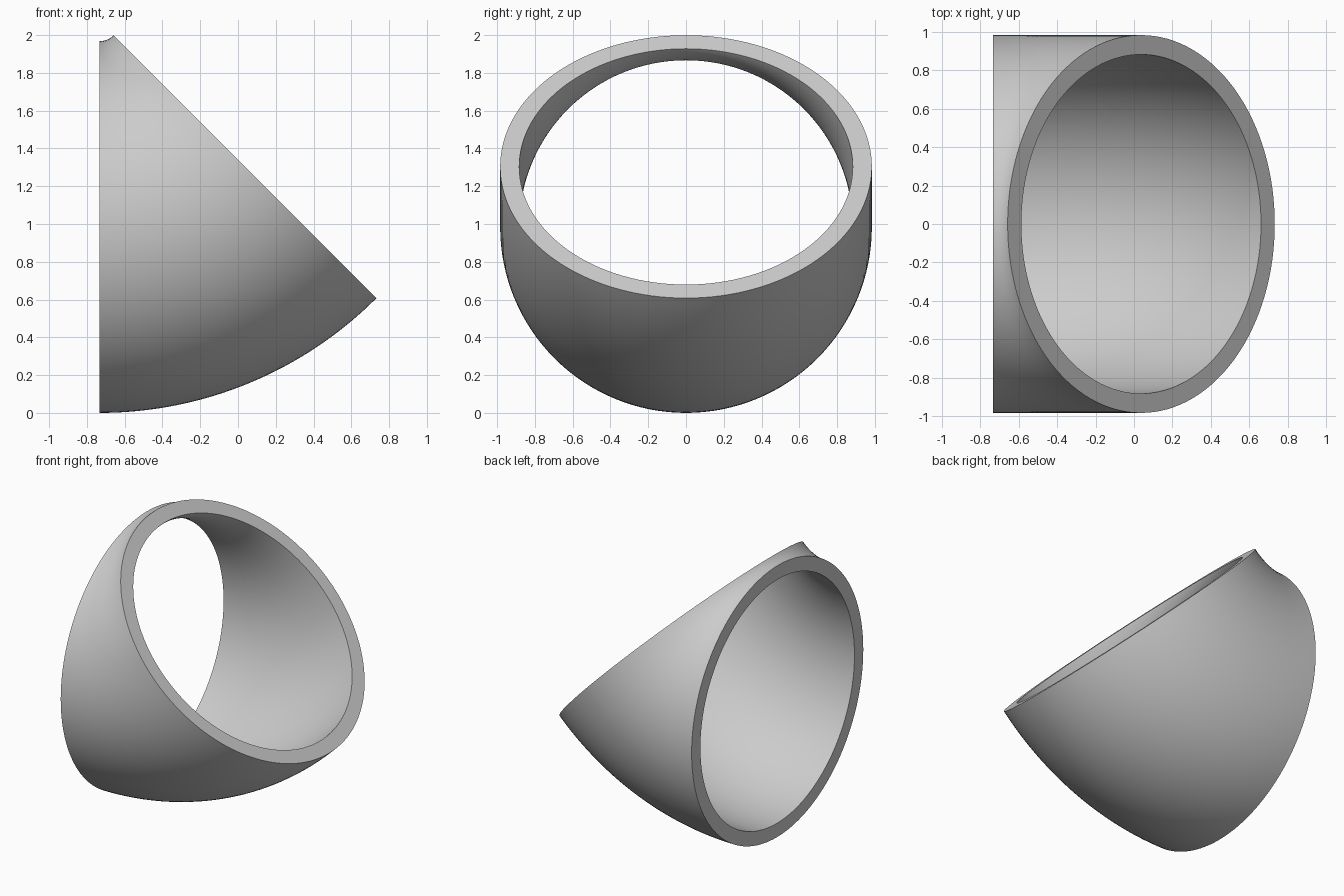
import bpy
import bmesh
import math
from mathutils import Matrix, Vector

cube = bpy.data.objects.get("Cube")
if cube:
    bpy.data.objects.remove(cube, do_unlink=True)

# Dimensions of the pipe bend
OUTER, INNER = 0.984, 0.883
BEND = 1.091
ANGLE = math.radians(45)
SIDES, STEPS = 128, 32
PIVOT = Vector((-0.734, 0, BEND + OUTER))


def ring(bm, radius, turn):
    """Circle of vertices around the bend centreline, swung by an angle."""
    swing = Matrix.Rotation(-turn, 3, 'Y')
    verts = []
    for i in range(SIDES):
        a = math.tau * i / SIDES
        local = Vector((0, radius * math.cos(a), radius * math.sin(a) - BEND))
        verts.append(bm.verts.new(PIVOT + swing @ local))
    return verts


def bridge(bm, a, b):
    for i in range(SIDES):
        j = (i + 1) % SIDES
        bm.faces.new((a[i], a[j], b[j], b[i]))


# Outer wall, inner wall and the two flat end rims
bm = bmesh.new()
turns = [ANGLE * s / STEPS for s in range(STEPS + 1)]
outer = [ring(bm, OUTER, t) for t in turns]
inner = [ring(bm, INNER, t) for t in turns]
for wall in (outer, inner):
    for a, b in zip(wall, wall[1:]):
        bridge(bm, a, b)
for end in (0, -1):
    bridge(bm, outer[end], inner[end])
bmesh.ops.recalc_face_normals(bm, faces=bm.faces)

mesh = bpy.data.meshes.new("pipe_elbow")
bm.to_mesh(mesh)
bm.free()
elbow = bpy.data.objects.new("pipe_elbow", mesh)
bpy.context.collection.objects.link(elbow)

# Plain grey material
grey = bpy.data.materials.new("plain_grey")
grey.use_nodes = True
colour = (0.6, 0.6, 0.6, 1)
grey.diffuse_color = colour
grey.node_tree.nodes["Principled BSDF"].inputs["Base Color"].default_value = colour
mesh.materials.append(grey)

# Smooth walls with crisp rims
bpy.ops.object.select_all(action='DESELECT')
elbow.select_set(True)
bpy.context.view_layer.objects.active = elbow
bpy.ops.object.shade_smooth_by_angle(angle=math.radians(30))
